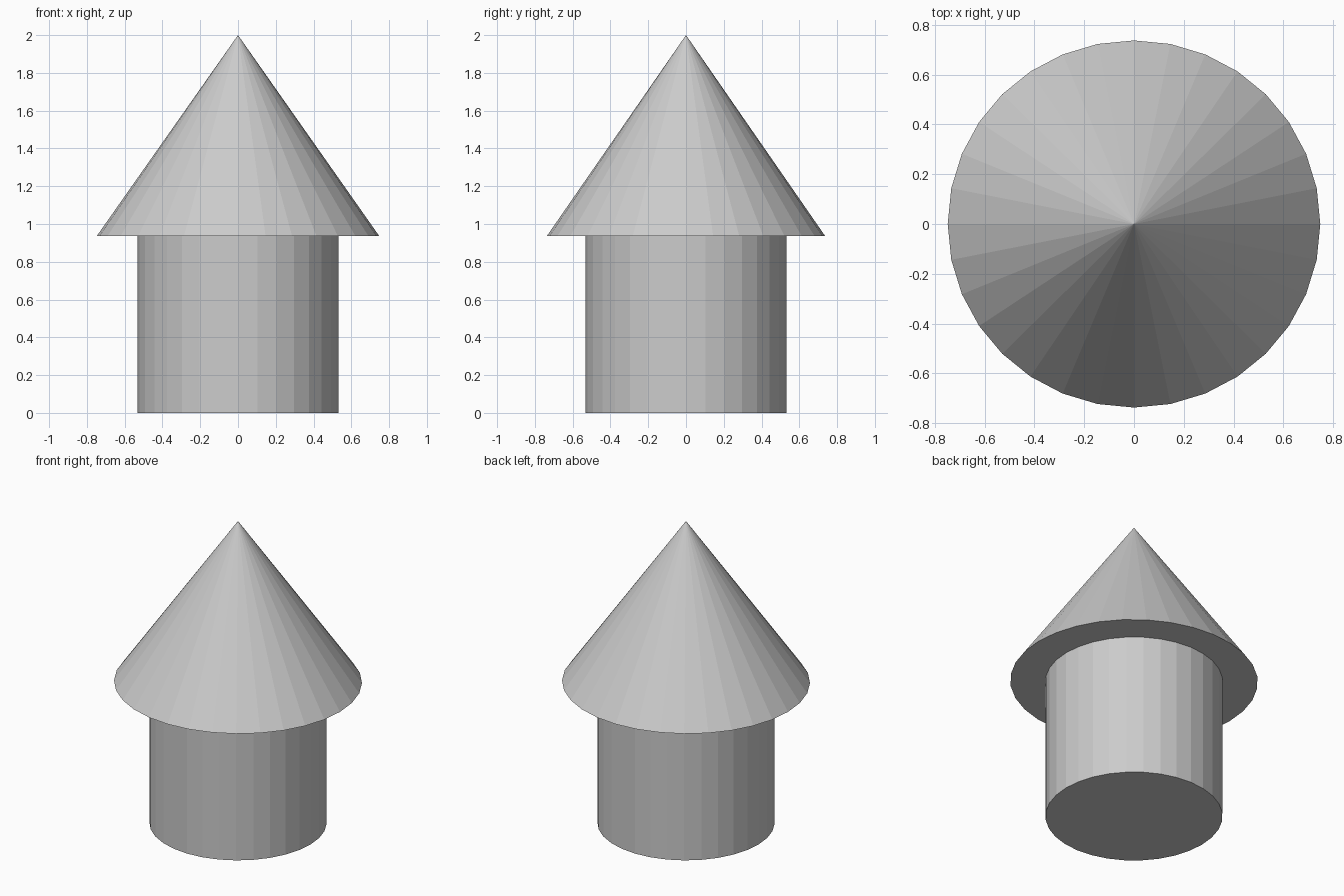
import bpy

if "Cube" in bpy.data.objects:
    bpy.data.objects.remove(bpy.data.objects["Cube"])

SIDES = 32
EAVES = 0.936   # height of the roof's lower rim
TOP = 2.0

# Round body, flat-shaded
bpy.ops.mesh.primitive_cylinder_add(vertices=SIDES, radius=0.532, depth=EAVES,
                                    location=(0, 0, EAVES / 2))
bpy.context.object.name = "body"

# Overhanging conical roof with a closed underside, slightly narrower in y
bpy.ops.mesh.primitive_cone_add(vertices=SIDES, radius1=0.748, radius2=0,
                                depth=TOP - EAVES,
                                location=(0, 0, (TOP + EAVES) / 2))
roof = bpy.context.object
roof.name = "roof"
roof.scale.y = 0.737 / 0.748
